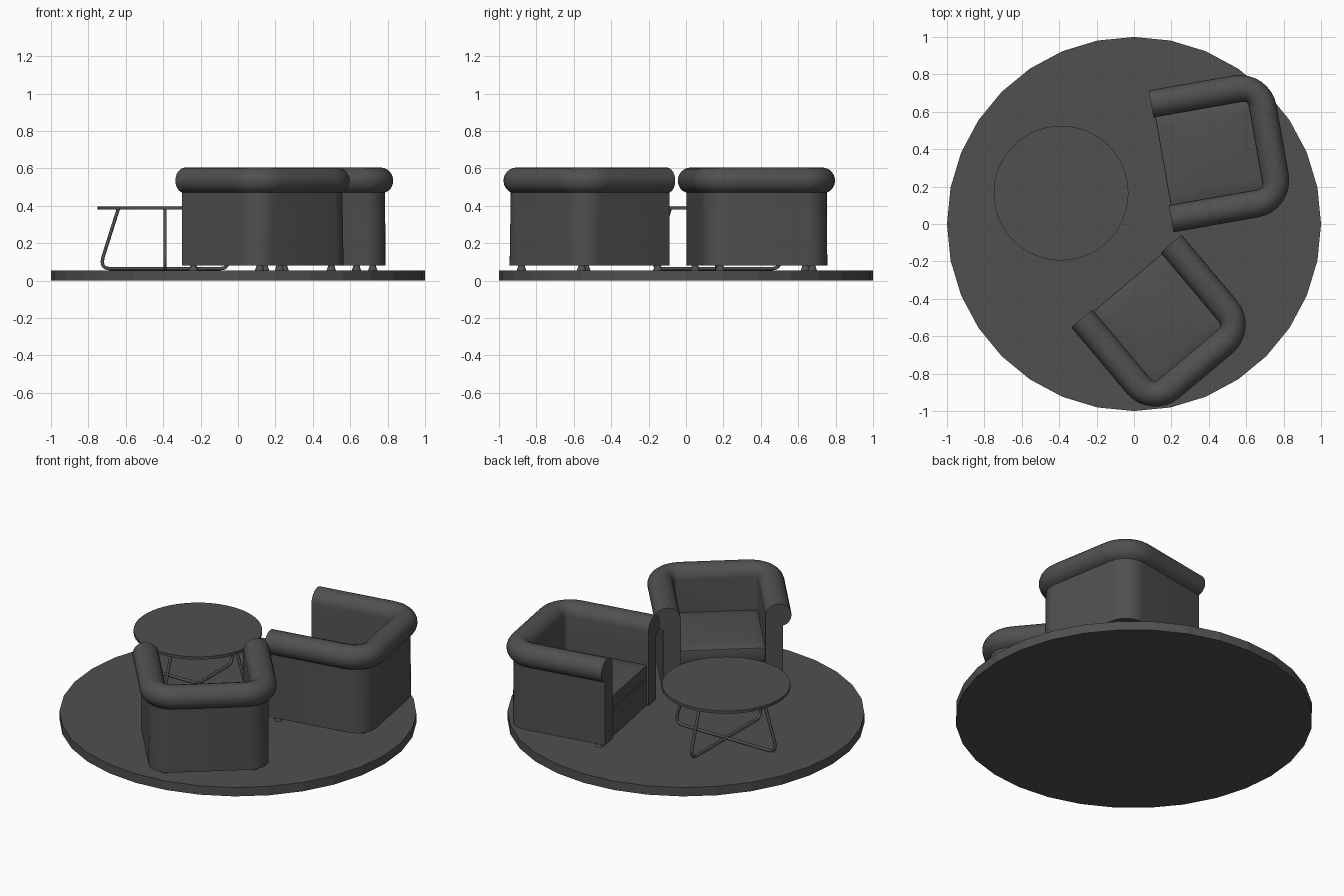
import bpy, bmesh
from math import sin, cos, pi, radians

if "Cube" in bpy.data.objects:
    bpy.data.objects.remove(bpy.data.objects["Cube"])

FLOOR = 0.055
GREY = bpy.data.materials.new("charcoal")
GREY.diffuse_color = (0.08, 0.08, 0.08, 1)
GREY.use_nodes = True
GREY.node_tree.nodes["Principled BSDF"].inputs["Base Color"].default_value = GREY.diffuse_color


def make_mesh(bm, name, smooth=True):
    bmesh.ops.recalc_face_normals(bm, faces=bm.faces)
    me = bpy.data.meshes.new(name)
    bm.to_mesh(me)
    bm.free()
    me.materials.append(GREY)
    if smooth:
        me.shade_smooth()
        me.set_sharp_from_angle(angle=radians(35))
    return me


def place(data, name, loc=(0, 0, 0), rot=0):
    ob = bpy.data.objects.new(name, data)
    ob.location = loc
    ob.rotation_euler.z = rot
    bpy.context.collection.objects.link(ob)
    return ob


def disc(name, radius, z0, z1, sides, smooth, loc=(0, 0)):
    bm = bmesh.new()
    bmesh.ops.create_cone(bm, cap_ends=True, segments=sides, radius1=radius,
                          radius2=radius, depth=z1 - z0)
    return place(make_mesh(bm, name, smooth), name, (*loc, (z0 + z1) / 2))


def box(bm, x0, x1, y0, y1, z0, z1):
    for v in bmesh.ops.create_cube(bm, size=1)["verts"]:
        v.co = ((x0 + x1) / 2 + v.co.x * (x1 - x0),
                (y0 + y1) / 2 + v.co.y * (y1 - y0),
                (z0 + z1) / 2 + v.co.z * (z1 - z0))


# Round platform
disc("platform", 1, 0, FLOOR, 32, False)

# Side table: top and two crossed wire frames
TABLE = (-0.39, 0.165)
disc("table_top", 0.36, 0.38, 0.397, 64, True, TABLE)


def wire_frame(name, rot):
    half = [(0.25, 0.384), (0.332, 0.125), (0.336, 0.10), (0.331, 0.08),
            (0.317, 0.068), (0.295, 0.064)]
    pts = [(-x, z) for x, z in half] + half[::-1]
    cu = bpy.data.curves.new(name, "CURVE")
    cu.dimensions = "3D"
    cu.bevel_depth = 0.009
    cu.bevel_resolution = 2
    cu.use_fill_caps = True
    cu.materials.append(GREY)
    sp = cu.splines.new("POLY")
    sp.points.add(len(pts) - 1)
    for p, (x, z) in zip(sp.points, pts):
        p.co = (x, 0, z, 1)
    place(cu, name, (*TABLE, 0), rot)


wire_frame("table_frame_a", 0)
wire_frame("table_frame_b", pi / 2)

# Armchair, local: x from front to back, y across
DEPTH, HALF, CORNER, ROLL, ROLL_Z = 0.66, 0.385, 0.20, 0.07, 0.535
WIDTH = 0.147  # full thickness of the rolled wall


def shell_mesh():
    # cross-section: (distance in from outer edge, height, corner tightening)
    prof = [(0.047, 0.08, 0.035)]
    for i in range(17):
        a = radians(246 * (1 - i / 16))
        inner = max(cos(a), 0)
        rx = WIDTH - ROLL if inner else ROLL
        prof.append((ROLL + rx * cos(a), ROLL_Z + ROLL * sin(a), 0.025 * inner))
    prof[1] = (0.047, prof[1][1], 0.02)
    prof.append((WIDTH, 0.08, 0.025))
    # U-shaped path: (side, outward angle, is corner)
    path = [(-1, -pi / 2, 0)]
    path += [(-1, -pi / 2 + pi / 2 * i / 8, 1) for i in range(9)]
    path += [(1, pi / 2 * i / 8, 1) for i in range(9)]
    path += [(1, pi / 2, 0)]
    bm = bmesh.new()
    rings = []
    for side, a, corner in path:
        ring = []
        for t, z, k in prof:
            r = CORNER - k - t
            ring.append(bm.verts.new((corner * (DEPTH - CORNER + k) + r * cos(a),
                                      side * (HALF - CORNER + k) + r * sin(a), z)))
        rings.append(ring)
    n = len(prof)
    for r, s in zip(rings, rings[1:]):
        for i in range(n):
            bm.faces.new((r[i], r[(i + 1) % n], s[(i + 1) % n], s[i]))
    bm.faces.new(rings[0])
    bm.faces.new(rings[-1][::-1])
    return make_mesh(bm, "chair_shell")


def seat_base_mesh():
    bm = bmesh.new()
    box(bm, 0.012, 0.525, -0.242, 0.242, 0.08, 0.25)
    return make_mesh(bm, "seat_base", False)


def cushion_mesh():
    x0, x1, w = 0.01, 0.522, 0.24
    bm = bmesh.new()
    box(bm, x0, x1, -w, w, 0.252, 0.333)
    bmesh.ops.bevel(bm, geom=bm.edges[:], offset=0.006, segments=2,
                    affect="EDGES", profile=0.5)
    long_edges = [e for e in bm.edges if e.calc_length() > 0.3]
    bmesh.ops.subdivide_edges(bm, edges=long_edges, cuts=7, use_grid_fill=True)
    # gently crowned top
    for v in bm.verts:
        if v.co.z > 0.33:
            s = sin(pi * (v.co.x - x0) / (x1 - x0)) * cos(pi * v.co.y / (2 * w))
            v.co.z += 0.015 * max(s, 0)
    return make_mesh(bm, "seat_cushion")


def feet_mesh():
    bm = bmesh.new()
    for x, w in ((0.05, 0.30), (0.54, 0.25)):
        for y in (-w, w):
            vs = bmesh.ops.create_cone(bm, cap_ends=True, segments=16, radius1=0.025,
                                       radius2=0.016, depth=0.028)["verts"]
            bmesh.ops.translate(bm, verts=vs, vec=(x, y, FLOOR + 0.014))
    return make_mesh(bm, "chair_feet")


parts = {"shell": shell_mesh(), "seat_base": seat_base_mesh(),
         "cushion": cushion_mesh(), "feet": feet_mesh()}

# Two armchairs turned towards the table
for label, loc, deg in (("back_chair", (0.145, 0.335, 0), 10),
                        ("front_chair", (-0.04, -0.305, 0), -50)):
    for part, me in parts.items():
        place(me, f"{label}_{part}", loc, radians(deg))
